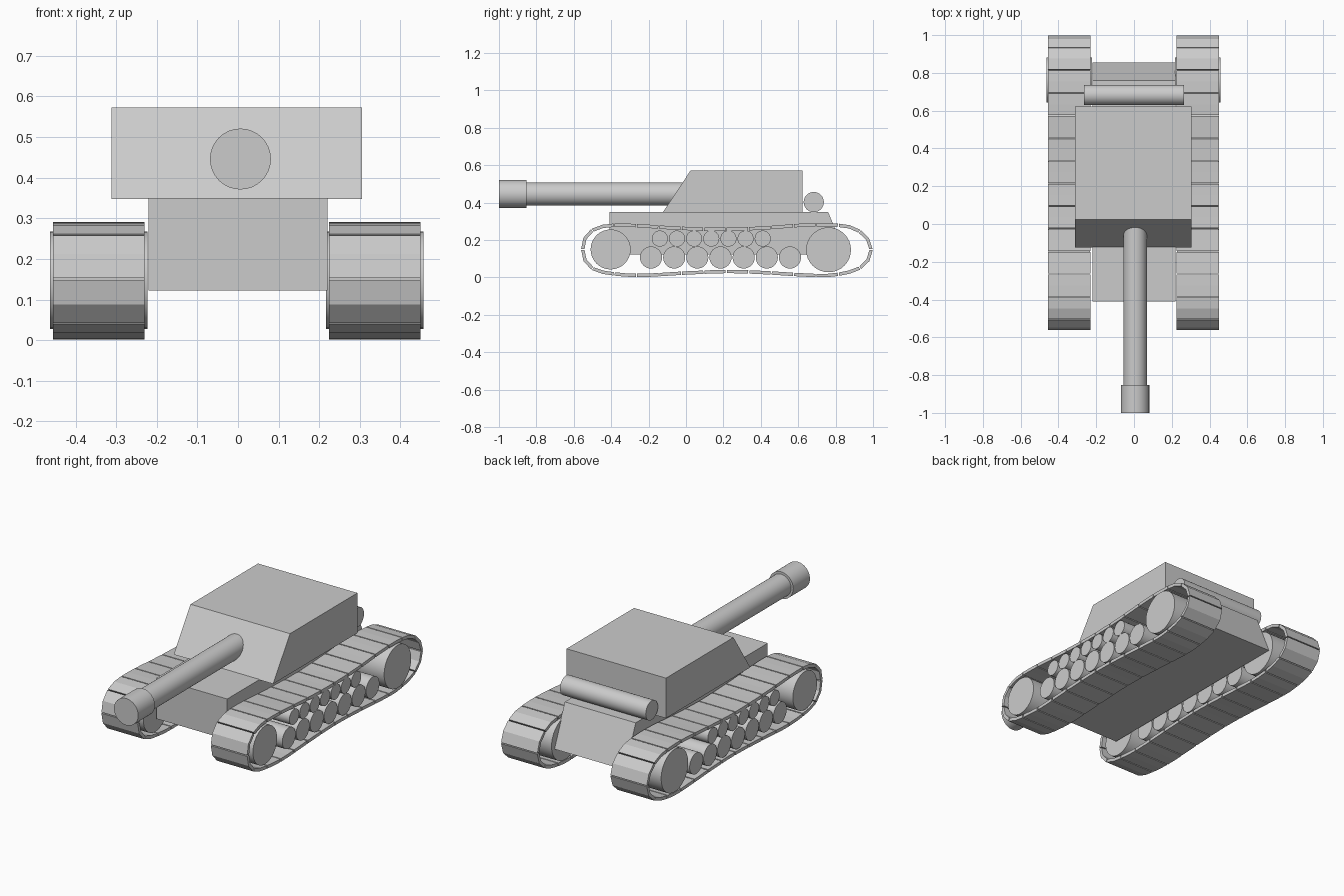
import bpy, bmesh, math
from mathutils import Vector

if "Cube" in bpy.data.objects:
    bpy.data.objects.remove(bpy.data.objects["Cube"])

CX = -0.003  # centre line of the running gear


def finish(name, bm):
    bmesh.ops.recalc_face_normals(bm, faces=bm.faces)
    me = bpy.data.meshes.new(name)
    bm.to_mesh(me)
    bm.free()
    ob = bpy.data.objects.new(name, me)
    bpy.context.collection.objects.link(ob)
    return ob


def prism(bm, profile, x0, x1):
    """Extrude a closed (y, z) profile from x0 to x1."""
    a = [bm.verts.new((x0, y, z)) for y, z in profile]
    b = [bm.verts.new((x1, y, z)) for y, z in profile]
    n = len(profile)
    bm.faces.new(a)
    bm.faces.new(b[::-1])
    for i in range(n):
        j = (i + 1) % n
        bm.faces.new((a[i], b[i], b[j], a[j]))


def solid(name, profile, x0, x1):
    bm = bmesh.new()
    prism(bm, profile, x0, x1)
    return finish(name, bm)


def cylinder(name, centre, r, length, axis, sides=32):
    rot = (0, math.pi / 2, 0) if axis == 'X' else (math.pi / 2, 0, 0)
    bpy.ops.mesh.primitive_cylinder_add(vertices=sides, radius=r, depth=length,
                                        location=centre, rotation=rot)
    ob = bpy.context.object
    ob.name = name
    bpy.ops.object.shade_smooth_by_angle(angle=math.radians(35))
    return ob


def closed_curve(points, count):
    """Catmull-Rom loop through points, resampled to equal spacing."""
    p = [Vector(q) for q in points]
    n, dense = len(p), []
    for i in range(n):
        a, b, c, d = p[i - 1], p[i], p[(i + 1) % n], p[(i + 2) % n]
        for k in range(24):
            t = k / 24
            dense.append(0.5 * (2 * b + (c - a) * t + (2 * a - 5 * b + 4 * c - d) * t * t
                                + (3 * b - a - 3 * c + d) * t ** 3))
    dense.append(dense[0])
    lengths = [0.0]
    for u, v in zip(dense, dense[1:]):
        lengths.append(lengths[-1] + (v - u).length)
    out, k = [], 0
    for i in range(count):
        s = lengths[-1] * i / count
        while lengths[k + 1] < s:
            k += 1
        f = (s - lengths[k]) / (lengths[k + 1] - lengths[k])
        out.append(dense[k].lerp(dense[k + 1], f))
    return out


# Hull, turret, gun and rear drum
solid("hull", [(-0.41, 0.122), (-0.41, 0.35), (0.76, 0.35), (0.855, 0.122)], -0.22, 0.22)
solid("turret", [(-0.124, 0.348), (0.025, 0.573), (0.623, 0.573), (0.623, 0.348)],
      -0.312, 0.305)
cylinder("gun_barrel", (0.006, -0.40, 0.446), 0.062, 1.0, 'Y')
cylinder("muzzle", (0.006, -0.926, 0.446), 0.075, 0.148, 'Y')
cylinder("rear_drum", (0, 0.683, 0.403), 0.054, 0.532, 'X')

# Track centre line (y, z), sagging slightly above and below
path = [(-0.552, 0.15), (-0.54, 0.21), (-0.50, 0.253), (-0.42, 0.277), (-0.28, 0.278),
        (-0.05, 0.264), (0.20, 0.257), (0.42, 0.265), (0.63, 0.28), (0.78, 0.281),
        (0.89, 0.266), (0.962, 0.217), (0.99, 0.15), (0.962, 0.077), (0.89, 0.034),
        (0.76, 0.011), (0.62, 0.014), (0.42, 0.026), (0.22, 0.032), (0.0, 0.024),
        (-0.25, 0.011), (-0.42, 0.024), (-0.50, 0.048), (-0.54, 0.092)]
PLATES, HALF, GAP = 28, 0.009, 0.05
pts = closed_curve(path, PLATES * 2)
n = len(pts)


def normal(i):
    t = (pts[(i + 1) % n] - pts[i - 1]).normalized()
    return Vector((-t.y, t.x)) * HALF


for side, s in (("right", 1), ("left", -1)):
    # Track of separate plates, each with one bend in the middle
    bm = bmesh.new()
    for i in range(0, n, 2):
        a, b, c = pts[i], pts[i + 1], pts[(i + 2) % n]
        a, c = a.lerp(b, GAP), c.lerp(b, GAP)
        na, nb, nc = normal(i), normal(i + 1), normal((i + 2) % n)
        prism(bm, [a + na, b + nb, c + nc, c - nc, b - nb, a - na],
              CX + s * 0.227, CX + s * 0.452)
    finish(side + "_track", bm)

    # Wheels
    x = CX + s * 0.34
    cylinder(side + "_front_wheel", (x, -0.403, 0.15), 0.107, 0.225, 'X')
    cylinder(side + "_rear_wheel", (x, 0.762, 0.148), 0.12, 0.24, 'X')
    for i in range(7):
        cylinder(f"{side}_road_wheel_{i + 1}", (x, -0.187 + i * 0.1238, 0.107),
                 0.059, 0.22, 'X')
        cylinder(f"{side}_return_roller_{i + 1}", (x, -0.14 + i * 0.0917, 0.208),
                 0.043, 0.22, 'X')
